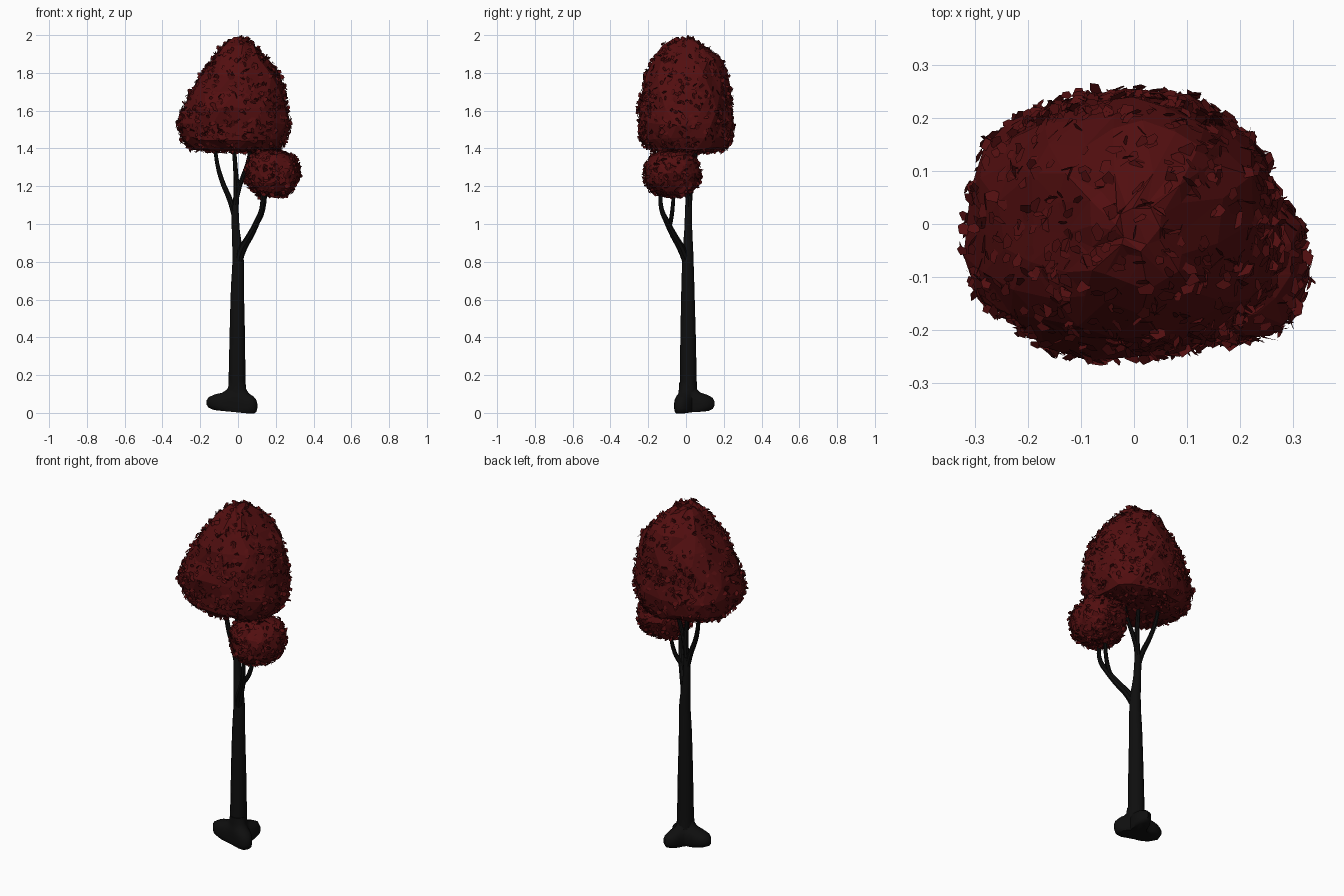
import bpy, bmesh, math, random
from mathutils import Vector, Matrix

random.seed(7)
cube = bpy.data.objects.get("Cube")
if cube:
    bpy.data.objects.remove(cube, do_unlink=True)


def material(name, rgb):
    m = bpy.data.materials.new(name)
    m.use_nodes = True
    m.diffuse_color = (*rgb, 1)
    m.node_tree.nodes["Principled BSDF"].inputs["Base Color"].default_value = (*rgb, 1)
    return m


bark = material("black_bark", (0.0045, 0.0045, 0.0045))
foliage = material("dark_red_foliage", (0.085, 0.0045, 0.005))


def add_object(name, bm, mat):
    mesh = bpy.data.meshes.new(name)
    bm.to_mesh(mesh)
    bm.free()
    mesh.materials.append(mat)
    ob = bpy.data.objects.new(name, mesh)
    bpy.context.collection.objects.link(ob)
    return ob


def smooth(ob, degrees):
    bpy.ops.object.select_all(action="DESELECT")
    ob.select_set(True)
    bpy.context.view_layer.objects.active = ob
    bpy.ops.object.shade_smooth_by_angle(angle=math.radians(degrees))


def loft(rings):
    """Skin a list of closed point rings and cap both ends."""
    bm = bmesh.new()
    loops = [[bm.verts.new(p) for p in ring] for ring in rings]
    n = len(loops[0])
    for a, b in zip(loops, loops[1:]):
        for i in range(n):
            j = (i + 1) % n
            bm.faces.new((a[i], a[j], b[j], b[i]))
    bm.faces.new(loops[0][::-1])
    bm.faces.new(loops[-1])
    bmesh.ops.recalc_face_normals(bm, faces=bm.faces)
    return bm


def branch(name, points, sides=2):
    """Tapered tube through (x, y, z, radius) points."""
    cu = bpy.data.curves.new(name, "CURVE")
    cu.dimensions = "3D"
    cu.bevel_depth = 1
    cu.bevel_resolution = sides
    cu.resolution_u = 5
    cu.use_fill_caps = True
    sp = cu.splines.new("BEZIER")
    sp.bezier_points.add(len(points) - 1)
    for bp, (x, y, z, r) in zip(sp.bezier_points, points):
        bp.co = (x, y, z)
        bp.radius = r
        bp.handle_left_type = bp.handle_right_type = "AUTO"
    cu.materials.append(bark)
    ob = bpy.data.objects.new(name, cu)
    bpy.context.collection.objects.link(ob)
    bpy.ops.object.select_all(action="DESELECT")
    ob.select_set(True)
    bpy.context.view_layer.objects.active = ob
    bpy.ops.object.convert(target="MESH")
    smooth(bpy.context.object, 40)


# Trunk and branches
branch("trunk", [(-.005, .012, .07, .05), (-.005, .012, .16, .045), (-.004, .011, .4, .041),
                 (-.003, .01, .65, .035), (0, .01, .82, .03), (-.012, .012, .97, .021),
                 (-.016, .014, 1.1, .018)], 4)
branch("left_branch", [(.0, .005, .79, .02), (.025, -.025, .87, .022), (.065, -.065, .94, .019),
                       (.1, -.1, 1.01, .016), (.125, -.13, 1.08, .012), (.13, -.135, 1.2, .01)])
branch("left_branch_twig", [(.085, -.088, .98, .012), (.125, -.075, 1.05, .012), (.15, -.062, 1.2, .009)])
branch("right_branch", [(-.015, .013, 1.03, .015), (-.04, .018, 1.12, .015), (-.085, .03, 1.23, .013),
                        (-.11, .045, 1.32, .011), (-.125, .06, 1.45, .009)])
branch("middle_branch", [(-.016, .014, 1.06, .017), (-.008, .014, 1.18, .015), (-.014, .012, 1.3, .012),
                         (-.025, .015, 1.45, .01)])
branch("inner_branch", [(-.01, .014, 1.12, .011), (.015, .008, 1.22, .012), (.05, .0, 1.32, .011),
                        (.075, .0, 1.45, .009)])

# Root base with three spreading lobes: direction, reach, angular spread
LOBES = [((-.165, .01), .62), ((.035, .145), .55), ((.105, -.05), .6)]


def root_reach(t):
    r = .052
    for (x, y), spread in LOBES:
        d = math.remainder(t - math.atan2(y, x), math.tau)
        r = max(r, .052 + (math.hypot(x, y) - .052) * math.exp(-(d / spread) ** 2))
    return r


root_rings = []
for z, flare in [(.006, .72), (.016, .92), (.034, 1), (.056, 1), (.076, .9), (.092, .66),
                 (.105, .3), (.125, .08), (.16, 0)]:
    ring = []
    for i in range(28):
        t = math.tau * i / 28
        r = .043 + (root_reach(t) - .043) * flare
        x, y = r * math.cos(t), r * math.sin(t)
        tilt = (-.09 * x + .07 * y) * (1 - z / .16)
        ring.append((x - .003, y + .006, z + tilt))
    root_rings.append(ring)
smooth(add_object("root_base", loft(root_rings), bark), 50)


# Foliage clumps: a faceted core covered with small tilted leaves
def clump(name, table, sides, jitter, leaves):
    rings = []
    for k, (z, x0, x1, y0, y1) in enumerate(table):
        ring = []
        for i in range(sides):
            t = math.tau * (i + .5 * (k % 2)) / sides
            c, s = math.cos(t), math.sin(t)
            x = (x0 + x1) / 2 + (x1 - x0) / 2 * math.copysign(abs(c) ** .88, c)
            y = (y0 + y1) / 2 + (y1 - y0) / 2 * math.copysign(abs(s) ** .88, s)
            ring.append(Vector((x, y, z)) + Vector([random.uniform(-jitter, jitter) for _ in "xyz"]))
        rings.append(ring)
    core = loft(rings)
    bmesh.ops.triangulate(core, faces=core.faces)
    core.normal_update()

    faces = list(core.faces)
    weights = [f.calc_area() * (1.15 - .65 * max(f.normal.z, 0)) for f in faces]
    leaf_bm = bmesh.new()
    for f in random.choices(faces, weights, k=leaves):
        a, b, c = (v.co for v in f.verts)
        u, v = random.random(), random.random()
        if u + v > 1:
            u, v = 1 - u, 1 - v
        spot = a + (b - a) * u + (c - a) * v + f.normal * random.uniform(.0, .009)
        wobble = Vector([random.gauss(0, .55) for _ in "xyz"])
        turn = (f.normal + wobble).to_track_quat("Z", "Y").to_matrix()
        turn = turn @ Matrix.Rotation(random.uniform(0, math.tau), 3, "Z")
        size = random.uniform(.011, .018)
        pts = []
        for i in range(5):
            t = math.tau * (i + random.uniform(-.25, .25)) / 5
            pts.append(spot + turn @ Vector((math.cos(t) * size * 1.15, math.sin(t) * size * .8, 0)))
        leaf_bm.faces.new([leaf_bm.verts.new(p) for p in pts])
    add_object(name + "_core", core, foliage)
    add_object(name + "_leaves", leaf_bm, foliage)


# Rows: height, then x and y extents
clump("crown", [(1.39, -.16, .16, -.14, .16), (1.4, -.24, .235, -.2, .215), (1.45, -.3, .26, -.235, .245),
                (1.53, -.322, .275, -.25, .25), (1.61, -.3, .265, -.25, .238), (1.7, -.25, .245, -.235, .23),
                (1.79, -.195, .222, -.21, .215), (1.87, -.14, .165, -.165, .185),
                (1.94, -.088, .1, -.115, .105), (1.98, -.035, .045, -.055, .035)], 18, .011, 1250)
clump("lower_clump", [(1.15, .12, .24, -.13, -.02), (1.175, .075, .285, -.185, .03),
                      (1.22, .05, .313, -.215, .062), (1.27, .042, .326, -.22, .078),
                      (1.32, .047, .32, -.213, .07), (1.36, .075, .295, -.185, .045),
                      (1.383, .125, .24, -.13, -.01)], 14, .007, 520)
